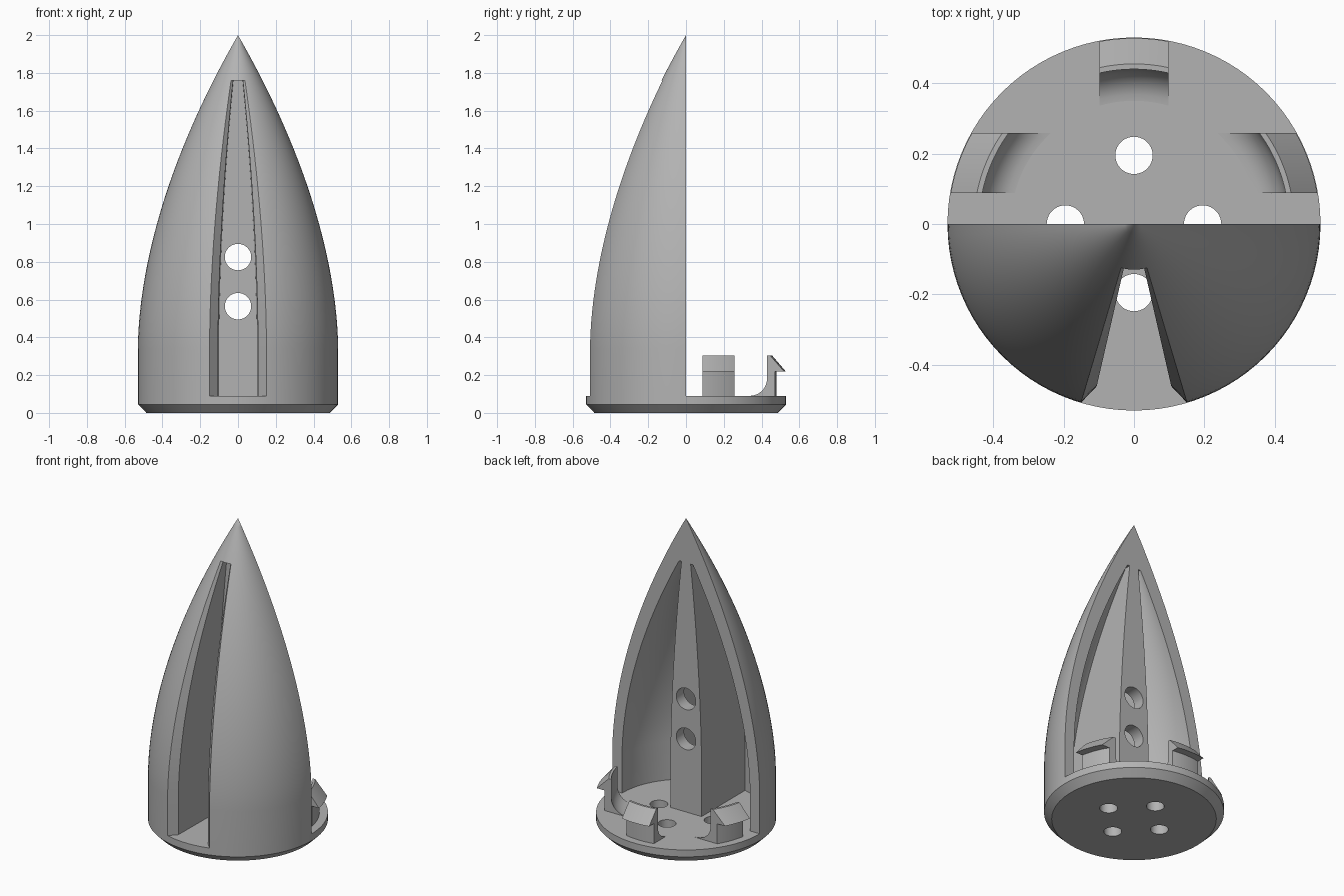
import bpy, bmesh, math

cube = bpy.data.objects.get("Cube")
if cube:
    bpy.data.objects.remove(cube, do_unlink=True)

R, TOP, SHOULDER, FLOOR = 0.53, 2.0, 0.34, 0.09

grey = bpy.data.materials.new("plain grey")
grey.use_nodes = True
grey.diffuse_color = (0.45, 0.45, 0.45, 1)
grey.node_tree.nodes["Principled BSDF"].inputs["Base Color"].default_value = (0.45, 0.45, 0.45, 1)


def loft(name, rings):
    """Closed solid through rings of equal point count."""
    bm = bmesh.new()
    rows = [[bm.verts.new(p) for p in ring] for ring in rings]
    n = len(rows[0])
    for a, b in zip(rows, rows[1:]):
        for i in range(n):
            j = (i + 1) % n
            bm.faces.new((a[i], a[j], b[j], b[i]))
    bm.faces.new(rows[0][::-1])
    bm.faces.new(rows[-1])
    bmesh.ops.remove_doubles(bm, verts=bm.verts, dist=0.0001)
    bmesh.ops.recalc_face_normals(bm, faces=bm.faces)
    mesh = bpy.data.meshes.new(name)
    bm.to_mesh(mesh)
    bm.free()
    mesh.materials.append(grey)
    obj = bpy.data.objects.new(name, mesh)
    bpy.context.collection.objects.link(obj)
    return obj


def rod(name, radius, start, end, axis, u, v):
    """Round cutter along y or z, centred on (u, v)."""
    def ring(d):
        pts = []
        for i in range(40):
            t = math.tau * i / 40
            p, q = u + radius * math.cos(t), v + radius * math.sin(t)
            pts.append((p, q, d) if axis == "z" else (p, d, q))
        return pts
    return loft(name, [ring(start), ring(end)])


def activate(obj):
    bpy.ops.object.select_all(action="DESELECT")
    obj.select_set(True)
    bpy.context.view_layer.objects.active = obj


def cut(obj, cutters):
    activate(obj)
    for c in cutters:
        mod = obj.modifiers.new("cut", "BOOLEAN")
        mod.operation, mod.solver, mod.object = "DIFFERENCE", "EXACT", c
        bpy.ops.object.modifier_apply(modifier=mod.name)
        bpy.data.objects.remove(c, do_unlink=True)


def smooth(obj):
    activate(obj)
    bpy.ops.object.shade_smooth_by_angle(angle=math.radians(25))


def ogive(z, radius, tip):
    t = max(0, (z - SHOULDER) / (tip - SHOULDER))
    return radius * max(0, 1 - t ** 1.8)


def outer(z):
    return ogive(z, R, TOP)


def inner(z):
    return ogive(z, 0.46, 1.80)


def levels(start, end, n=28):
    return [start, SHOULDER] + [SHOULDER + (end - SHOULDER) * i / n for i in range(1, n + 1)]


# Half nose cone, flat on its back side
def half_ring(z):
    r = outer(z)
    return [(r * math.cos(math.pi + math.pi * i / 48), -r * math.sin(math.pi * i / 48), z)
            for i in range(49)]


cone = loft("half_nose_cone", [half_ring(z) for z in levels(FLOOR, TOP, 36)])


# Two hollow pockets open to the back, either side of the spine
def pocket_ring(z, side):
    r, w = inner(z), 0.212 * outer(z)
    a0 = math.acos(min(1, w / r))
    pts = [(r, 0.05), (w, 0.05)]
    pts += [(r * math.cos(a0 * (1 - i / 24)), -r * math.sin(a0 * (1 - i / 24))) for i in range(25)]
    return [(side * x, y, z) for x, y in pts]


# Tapered front slot with flared edges
def slot_ring(z):
    r = outer(z)
    right = [(0.19 * r, -0.08), (0.2 * r, -0.87 * r), (0.42 * r, -1.1 * r)]
    return [(x, y, z) for x, y in right] + [(-x, y, z) for x, y in right[::-1]]


cutters = [loft("pocket_cutter", [pocket_ring(z, s) for z in levels(0.05, 1.71)]) for s in (1, -1)]
cutters.append(loft("slot_cutter", [slot_ring(z) for z in levels(0.05, 1.76)]))
cutters += [rod("spine_hole_cutter", 0.07, -0.3, 0.1, "y", 0, z) for z in (0.565, 0.825)]
cut(cone, cutters)
smooth(cone)


# Round base plate with a chamfered foot and four holes
def circle(r, z):
    return [(r * math.cos(math.tau * i / 96), r * math.sin(math.tau * i / 96), z) for i in range(96)]


base = loft("base_plate", [circle(0.485, 0), circle(R, 0.045), circle(R, FLOOR)])
cut(base, [rod("base_hole_cutter", 0.053, -0.1, 0.2, "z", x, y)
           for x, y in ((0.195, 0), (-0.195, 0), (0, 0.195), (0, -0.195))])
smooth(base)

# Snap clips: curved hook profile (radius, height) swept across a straight band
fillet = [(0.35 + 0.09 * math.sin(t), 0.18 - 0.09 * math.cos(t))
          for t in (math.pi / 2 * i / 8 for i in range(9))]
hook = fillet + [(0.44, 0.305), (0.455, 0.305), (0.528, 0.22), (0.48, 0.22), (0.48, FLOOR)]


def clip(name, start, end, place):
    rings = []
    for i in range(13):
        s = start + (end - start) * i / 12
        rings.append([place(s, math.sqrt(r * r - s * s)) + (z,) for r, z in hook])
    smooth(loft(name, rings))


clip("back_clip", -0.098, 0.098, lambda s, d: (s, d))
clip("left_clip", 0.088, 0.258, lambda s, d: (d, s))
clip("right_clip", 0.088, 0.258, lambda s, d: (-d, s))
